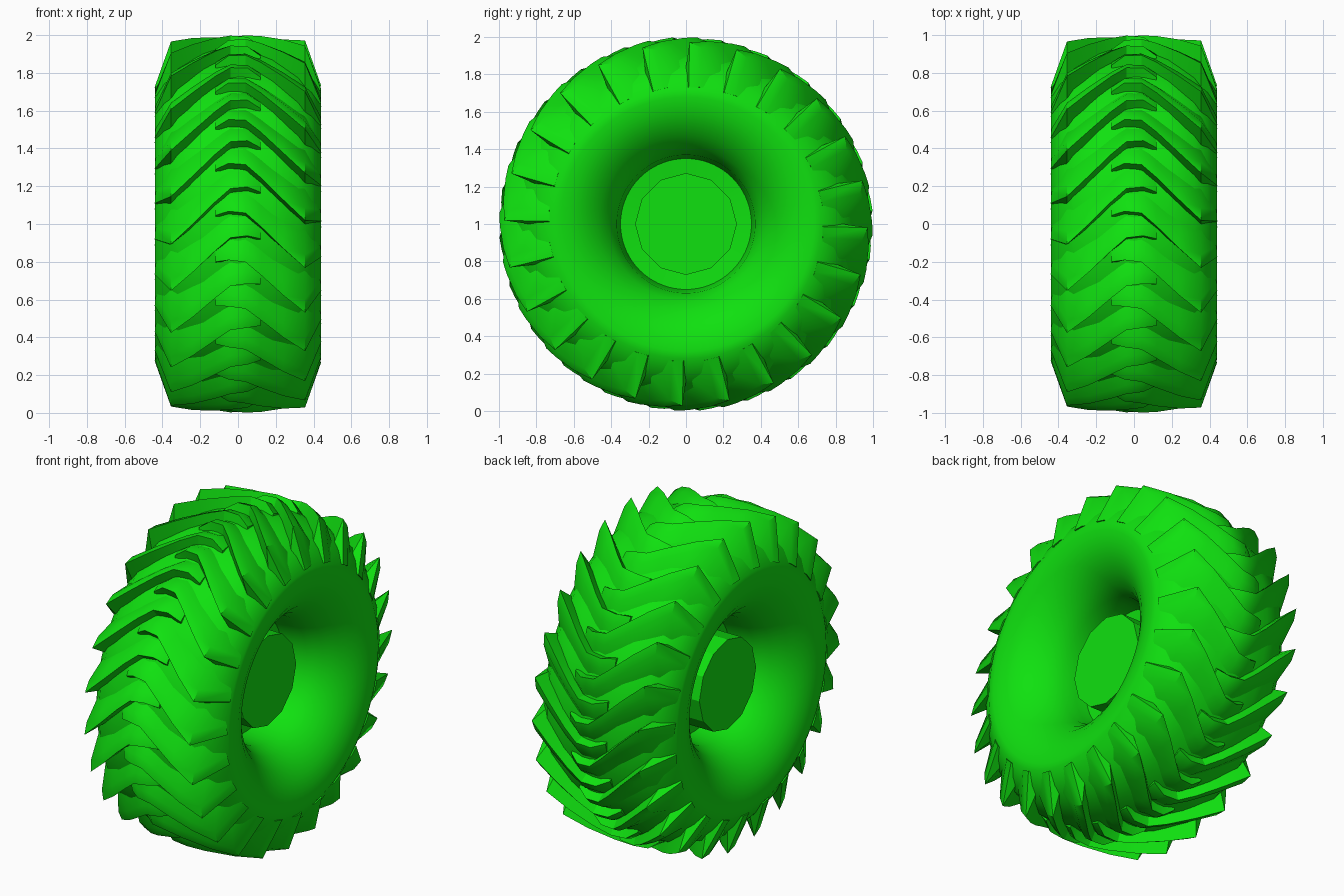
import bpy, bmesh, math
from math import sin, cos, pi

cube = bpy.data.objects.get("Cube")
if cube:
    bpy.data.objects.remove(cube, do_unlink=True)

GREEN = (0.005, 0.75, 0.005, 1)
green = bpy.data.materials.new("bright_green")
green.use_nodes = True
green.diffuse_color = GREEN
green.node_tree.nodes["Principled BSDF"].inputs["Base Color"].default_value = GREEN


def on_wheel(x, r, a):
    """Point on the wheel: angle runs from the front, over the top, to the back."""
    return (x, -r * cos(a), 1 + r * sin(a))


def finish(name, bm, angle):
    bmesh.ops.recalc_face_normals(bm, faces=bm.faces)
    mesh = bpy.data.meshes.new(name)
    bm.to_mesh(mesh)
    bm.free()
    mesh.materials.append(green)
    ob = bpy.data.objects.new(name, mesh)
    bpy.context.collection.objects.link(ob)
    bpy.ops.object.select_all(action='DESELECT')
    ob.select_set(True)
    bpy.context.view_layer.objects.active = ob
    bpy.ops.object.shade_smooth_by_angle(angle=math.radians(angle))
    return ob


def bridge(bm, a, b):
    n = len(a)
    for i in range(n):
        bm.faces.new((a[i], a[(i + 1) % n], b[(i + 1) % n], b[i]))


def lathe(name, profile, sides, angle, caps=False):
    bm = bmesh.new()
    rings = [[bm.verts.new(on_wheel(x, r, 2 * pi * i / sides)) for i in range(sides)]
             for x, r in profile]
    for a, b in zip(rings, rings[1:]):
        bridge(bm, a, b)
    if caps:
        bm.faces.new(rings[0])
        bm.faces.new(rings[-1])
    return finish(name, bm, angle)


# Tyre body: crown, shoulder, bulging sidewall and deep inner throat
half = [(0, 0.945), (0.18, 0.925), (0.32, 0.875), (0.39, 0.80), (0.438, 0.72),
        (0.44, 0.68), (0.43, 0.61), (0.40, 0.54), (0.35, 0.47), (0.28, 0.41),
        (0.20, 0.37), (0.12, 0.36), (0.05, 0.35), (0.04, 0.25)]
mirrored = [(-x, r) for x, r in reversed(half[1:])]
lathe("tyre_body", mirrored + half, 72, 40)

# Axle hub, standing further out on one side
lathe("hub", [(-0.28, 0.272), (0.20, 0.272)], 12, 20, caps=True)

# Tread lugs: station = x outwards, top radius, base radius, sweep angle, width
LUGS = 24
PITCH = 2 * pi / LUGS
STATIONS = [(-0.12, 0.945, 0.90, 0.29, 0.15),
            (-0.05, 0.992, 0.90, 0.31, 0.17),
            (0.04, 1.0, 0.90, 0.30, 0.18),
            (0.12, 0.995, 0.89, 0.23, 0.19),
            (0.24, 0.985, 0.87, 0.11, 0.20),
            (0.355, 0.972, 0.84, 0.0, 0.20)]


def add_lug(bm, side, start):
    sections = []
    for x, top, base, sweep, width in STATIONS:
        a = start + sweep
        drop = (top - base) * 0.2
        pts = [(base, a - 0.02), (top, a), (top - drop, a + 0.35 * width), (base, a + width)]
        sections.append([bm.verts.new(on_wheel(side * x, r, t)) for r, t in pts])
    # Shoulder end slopes down and dies into the sidewall
    sections.append([bm.verts.new(on_wheel(side * x, r, start + t)) for x, r, t in
                     [(0.40, 0.73, -0.02), (0.441, 0.73, 0.0),
                      (0.437, 0.735, 0.08), (0.40, 0.74, 0.19)]])
    for a, b in zip(sections, sections[1:]):
        bridge(bm, a, b)
    bm.faces.new(sections[0])
    bm.faces.new(sections[-1])


for name, side, phase in (("left_tread", 1, 0.02), ("right_tread", -1, 0.02 + PITCH / 2)):
    bm = bmesh.new()
    for i in range(LUGS):
        add_lug(bm, side, phase + i * PITCH)
    finish(name, bm, 32)
